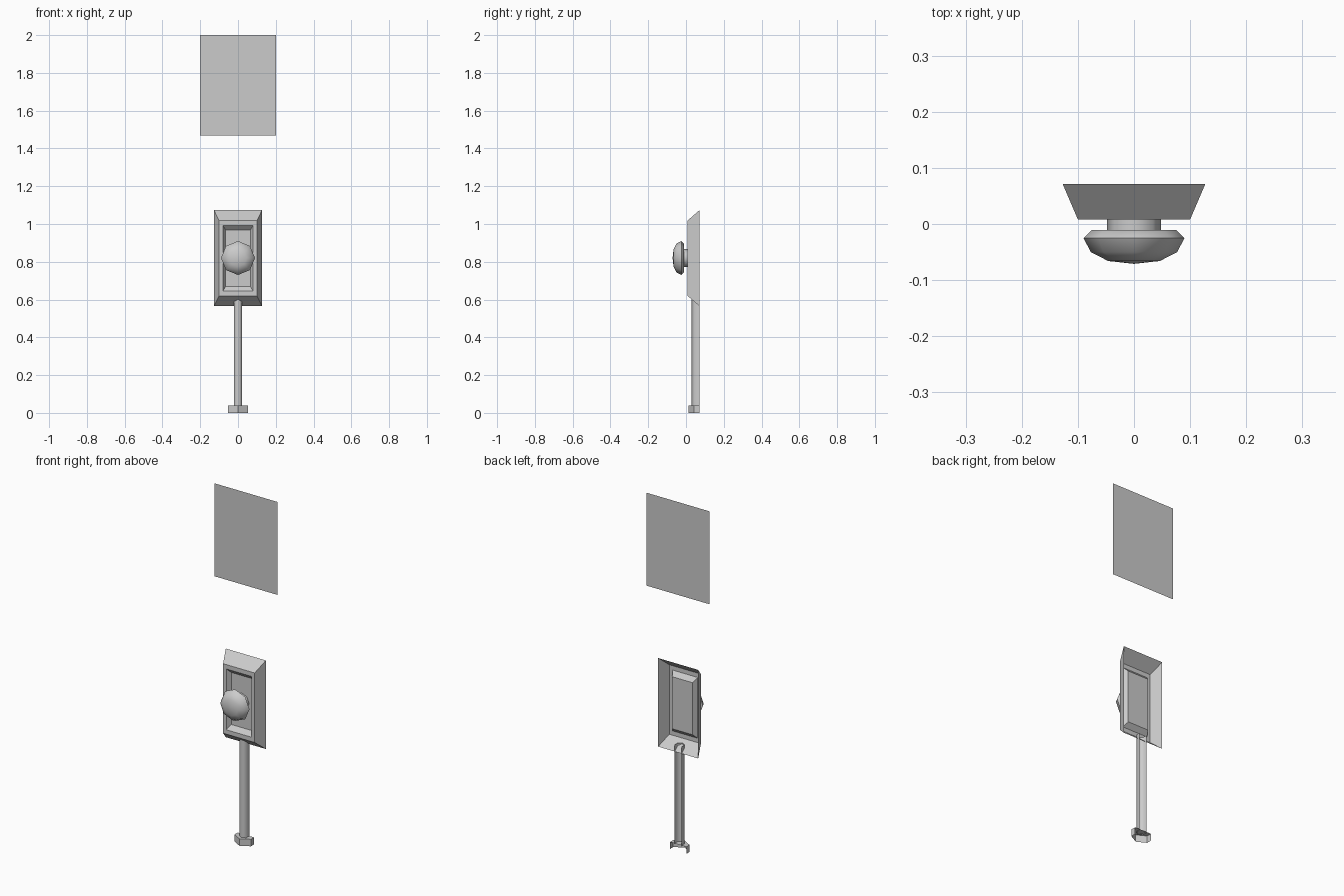
import bpy, math

if "Cube" in bpy.data.objects:
    bpy.data.objects.remove(bpy.data.objects["Cube"])

WALL = 0.071  # y of the open back plane

grey = bpy.data.materials.new("light grey")
grey.diffuse_color = (0.6, 0.6, 0.6, 1)
grey.use_nodes = True
grey.node_tree.nodes["Principled BSDF"].inputs["Base Color"].default_value = grey.diffuse_color


def make(name, verts, faces, smooth=None):
    me = bpy.data.meshes.new(name)
    me.from_pydata(verts, [], faces)
    me.materials.append(grey)
    ob = bpy.data.objects.new(name, me)
    bpy.context.collection.objects.link(ob)
    if smooth is not None:
        bpy.ops.object.select_all(action='DESELECT')
        ob.select_set(True)
        bpy.context.view_layer.objects.active = ob
        bpy.ops.object.shade_smooth_by_angle(angle=math.radians(smooth))
    return ob


def rect(hx, z0, z1, y):
    # counter-clockwise seen from the front
    return [(-hx, y, z0), (hx, y, z0), (hx, y, z1), (-hx, y, z1)]


def bridge(rings, n):
    return [(r * n + i, r * n + (i + 1) % n, (r + 1) * n + (i + 1) % n, (r + 1) * n + i)
            for r in range(rings - 1) for i in range(n)]


# Sign: a single flat plate against the wall
make("sign_plate", rect(0.2, 1.468, 2.0, WALL), [(0, 1, 2, 3)])

# Housing: sloped sides, flat rim, recessed floor, open back
loops = [(0.127, 0.566, 1.073, WALL), (0.1, 0.62, 1.018, 0.008),
         (0.08, 0.645, 0.993, 0.008), (0.065, 0.67, 0.968, 0.032)]
verts = [v for l in loops for v in rect(*l)]
make("housing", verts, bridge(4, 4) + [(12, 13, 14, 15)])


# Button: eight-sided turned shapes along y
def lathe(name, profile, tip=None, smooth=50):
    n, cz = 8, 0.82
    verts = [(r * math.cos(math.tau * i / n), y, cz + r * math.sin(math.tau * i / n))
             for r, y in profile for i in range(n)]
    faces = bridge(len(profile), n)
    if tip is not None:
        verts.append((0, tip, cz))
        last = (len(profile) - 1) * n
        faces += [(last + i, last + (i + 1) % n, len(verts) - 1) for i in range(n)]
        faces.append(tuple(reversed(range(n))))  # flat underside
    make(name, verts, faces, smooth)


lathe("button_stem", [(0.048, 0.032), (0.048, -0.011)])
lathe("button_cap", [(0.076, -0.011), (0.09, -0.025), (0.077, -0.05), (0.046, -0.066)], -0.071)


# Conduit: front halves of hexagonal prisms, open towards the wall
def half_hex(name, hx, y_side, y_front, z0, z1, cap=False):
    line = [(-hx, WALL), (-hx, y_side), (0, y_front), (hx, y_side), (hx, WALL)]
    verts = [(x, y, z) for z in (z0, z1) for x, y in line]
    faces = [(i, i + 1, i + 6, i + 5) for i in range(4)]
    if cap:
        faces.append((5, 6, 7, 8, 9))
    make(name, verts, faces, 65 if not cap else None)


half_hex("conduit_pipe", 0.022, 0.044, 0.03, 0.035, 0.605)
half_hex("conduit_foot", 0.052, 0.042, 0.013, 0.0, 0.04, cap=True)
